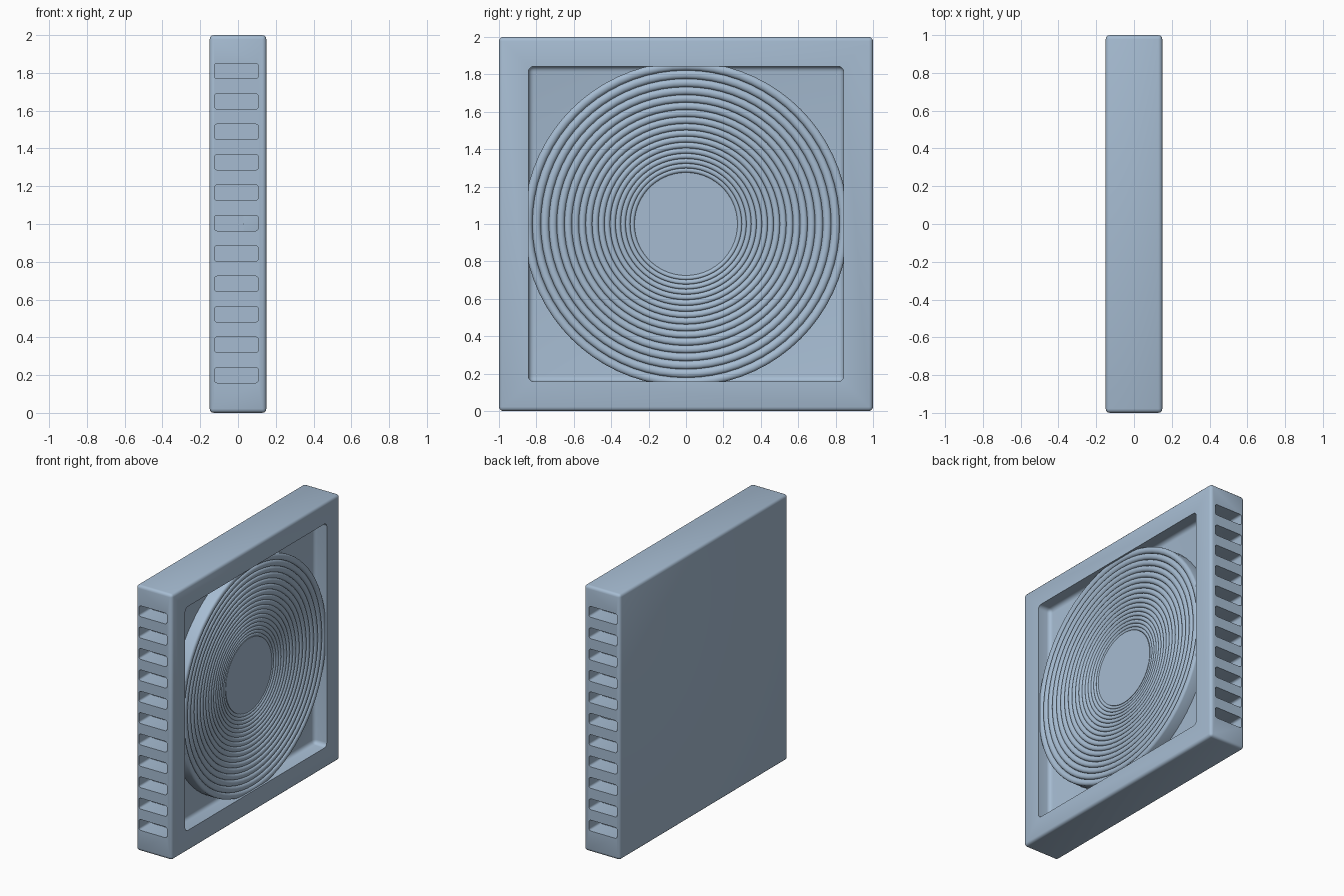
import bpy, bmesh, math
from mathutils import Matrix, Vector

if "Cube" in bpy.data.objects:
    bpy.data.objects.remove(bpy.data.objects["Cube"])

mat = bpy.data.materials.new("pale steel blue")
mat.diffuse_color = (0.38, 0.50, 0.64, 1)
mat.use_nodes = True
mat.node_tree.nodes["Principled BSDF"].inputs["Base Color"].default_value = mat.diffuse_color


def finish(name, bm):
    bmesh.ops.recalc_face_normals(bm, faces=bm.faces)
    me = bpy.data.meshes.new(name)
    bm.to_mesh(me)
    bm.free()
    ob = bpy.data.objects.new(name, me)
    bpy.context.collection.objects.link(ob)
    me.materials.append(mat)
    return ob


def rounded_box(bm, lo, hi, r, segs=3, along=None):
    """Box from lo to hi; rounds all edges, or only those parallel to one axis."""
    lo, hi = Vector(lo), Vector(hi)
    size = hi - lo
    m = Matrix.Translation((lo + hi) / 2) @ Matrix.Diagonal((*size, 1))
    verts = bmesh.ops.create_cube(bm, size=1, matrix=m)["verts"]
    edges = {e for v in verts for e in v.link_edges}
    if along is not None:
        edges = {e for e in edges
                 if abs(e.verts[0].co[along] - e.verts[1].co[along]) > 1e-5}
    bmesh.ops.bevel(bm, geom=list(edges), offset=r, segments=segs, profile=0.5,
                    affect='EDGES', clamp_overlap=True)


def smooth(ob, deg=35):
    bpy.ops.object.select_all(action='DESELECT')
    ob.select_set(True)
    bpy.context.view_layer.objects.active = ob
    bpy.ops.object.shade_smooth_by_angle(angle=math.radians(deg))


# Housing
bm = bmesh.new()
rounded_box(bm, (-0.15, -1, 0), (0.15, 1, 2), 0.022)
housing = finish("housing", bm)

# Cutters: square recess on the right face, eleven vent slots on both narrow sides
bm = bmesh.new()
rounded_box(bm, (0.045, -0.843, 0.157), (0.30, 0.843, 1.843), 0.03, 4)
recess = finish("recess_cutter", bm)

bm = bmesh.new()
for i in range(11):
    z = 0.2 + 0.161 * i
    for lo, hi in ((-1.1, -0.86), (0.86, 1.1)):
        rounded_box(bm, (-0.125, lo, z - 0.041), (0.108, hi, z + 0.041), 0.015, 3, along=1)
slots = finish("slot_cutter", bm)

bpy.context.view_layer.objects.active = housing
for cutter in (recess, slots):
    cutter.hide_render = True
    mod = housing.modifiers.new("cut", 'BOOLEAN')
    mod.operation = 'DIFFERENCE'
    mod.solver = 'EXACT'
    mod.object = cutter
    bpy.ops.object.modifier_apply(modifier=mod.name)
for cutter in (recess, slots):
    bpy.data.objects.remove(cutter, do_unlink=True)
smooth(housing)

# Ribbed dish: profile of touching round ribs, tighter and deeper toward the hub
R_IN, R_OUT, N = 0.275, 0.868, 17
steps = [1.0 + 1.0 * i / (N - 1) for i in range(N)]
radii = [R_IN]
for s in steps:
    radii.append(radii[-1] + s * (R_OUT - R_IN) / sum(steps))


def dish(r):
    t = (r - R_IN) / (R_OUT - R_IN)
    return 0.082 + 0.038 * t ** 0.7


profile = [(0.0, 0.09), (R_IN, 0.09)]
for a, b in zip(radii, radii[1:]):
    last = b == radii[-1]
    for k in range(7):
        ang = math.pi * k / 6
        r = (a + b) / 2 - (b - a) / 2 * math.cos(ang)
        profile.append((r, dish(r) + 0.38 * (b - a) * math.sin(ang)))
profile.append((R_OUT, 0.03))

bm = bmesh.new()
SEG = 72
center = bm.verts.new((0.09, 0, 1))
rings = []
for r, x in profile[1:]:
    rings.append([bm.verts.new((x, r * math.cos(2 * math.pi * j / SEG),
                                1 + r * math.sin(2 * math.pi * j / SEG)))
                  for j in range(SEG)])
for j in range(SEG):
    k = (j + 1) % SEG
    bm.faces.new((center, rings[0][j], rings[0][k]))
    for p, q in zip(rings, rings[1:]):
        bm.faces.new((p[j], q[j], q[k], p[k]))
bm.faces.new(rings[-1])
bmesh.ops.remove_doubles(bm, verts=bm.verts, dist=1e-5)
smooth(finish("ribbed_fan_grille", bm), 40)
